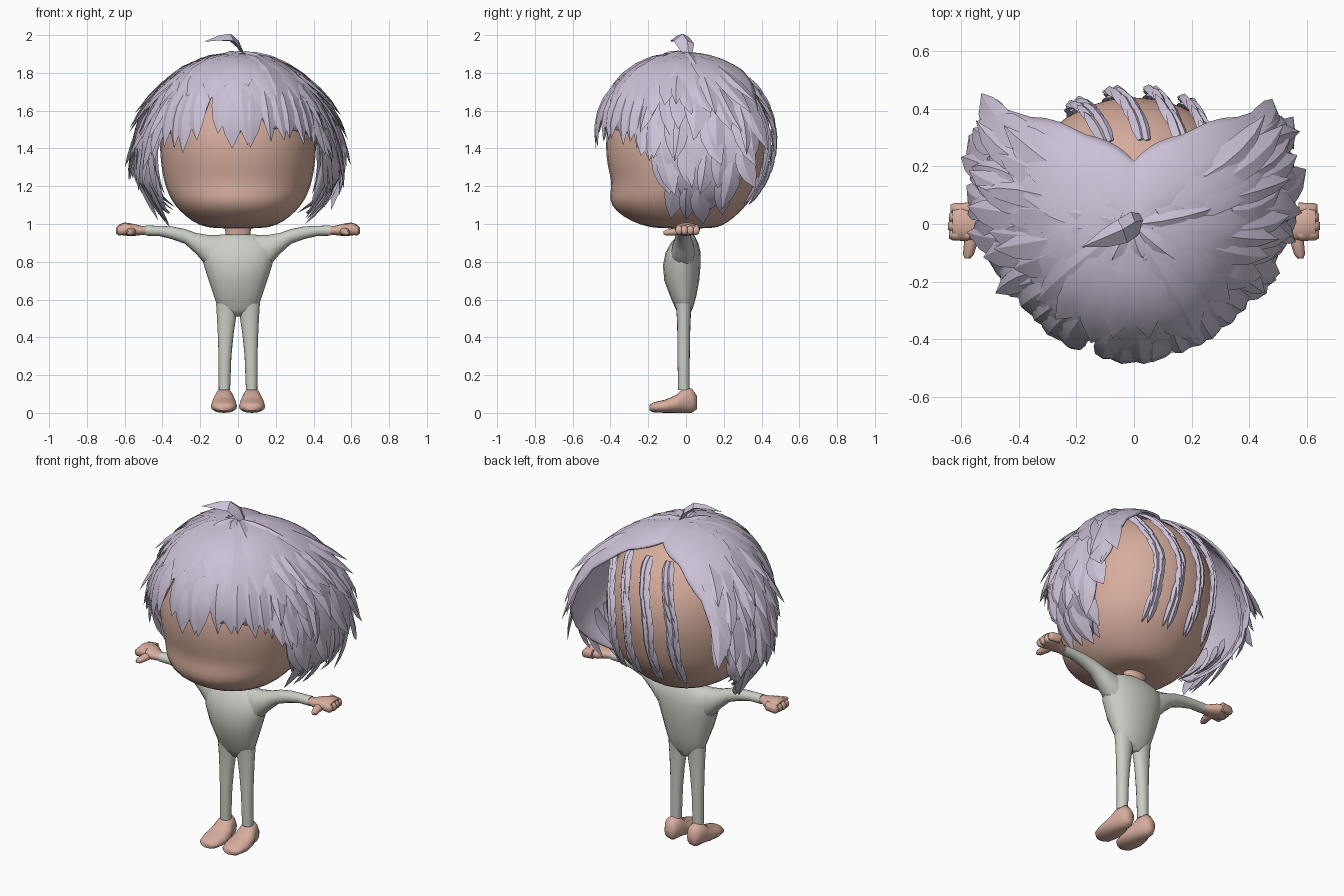
import bpy, bmesh, math, random
from mathutils import Vector

random.seed(4)
if "Cube" in bpy.data.objects:
    bpy.data.objects.remove(bpy.data.objects["Cube"], do_unlink=True)


def material(name, rgb):
    m = bpy.data.materials.new(name)
    m.use_nodes = True
    m.diffuse_color = (*rgb, 1)
    m.node_tree.nodes["Principled BSDF"].inputs["Base Color"].default_value = (*rgb, 1)
    return m


SKIN = material("warm skin", (0.68, 0.42, 0.34))
SUIT = material("pale grey suit", (0.60, 0.62, 0.56))
HAIR = material("lilac hair", (0.60, 0.53, 0.67))


def finish(name, bm, mat, angle=60, mirror=False, subdiv=0, thickness=0):
    """Turn a bmesh into a shaded object with its modifiers."""
    bmesh.ops.recalc_face_normals(bm, faces=bm.faces)
    mesh = bpy.data.meshes.new(name)
    bm.to_mesh(mesh)
    bm.free()
    mesh.materials.append(mat)
    ob = bpy.data.objects.new(name, mesh)
    bpy.context.collection.objects.link(ob)
    bpy.ops.object.select_all(action="DESELECT")
    ob.select_set(True)
    bpy.context.view_layer.objects.active = ob
    bpy.ops.object.shade_smooth_by_angle(angle=math.radians(angle))
    if mirror:
        ob.modifiers.new("mirror", "MIRROR")
    if subdiv:
        ob.modifiers.new("subdivision", "SUBSURF").levels = subdiv
        ob.modifiers["subdivision"].render_levels = subdiv
    if thickness:
        mod = ob.modifiers.new("thickness", "SOLIDIFY")
        mod.thickness = thickness
        mod.offset = -1


def loft(bm, rings, sides=16, power=2.1):
    """Skin a row of rounded sections, each a centre and two half axes."""
    rows = []
    for c, u, v in rings:
        row = []
        for i in range(sides):
            a = math.tau * i / sides
            x, y = math.cos(a), math.sin(a)
            x = math.copysign(abs(x) ** (2 / power), x)
            y = math.copysign(abs(y) ** (2 / power), y)
            row.append(bm.verts.new(c + u * x + v * y))
        rows.append(row)
    for a, b in zip(rows, rows[1:]):
        for i in range(sides):
            j = (i + 1) % sides
            bm.faces.new((a[i], a[j], b[j], b[i]))
    bm.faces.new(rows[0])
    bm.faces.new(rows[-1])


def zring(z, y0, y1, hw, cx=0):
    return Vector((cx, (y0 + y1) / 2, z)), Vector((hw, 0, 0)), Vector((0, (y1 - y0) / 2, 0))


def xring(x, z0, z1, hy, cy=-0.015):
    return Vector((x, cy, (z0 + z1) / 2)), Vector((0, hy, 0)), Vector((0, 0, (z1 - z0) / 2))


def yring(y, z0, z1, hw, cx=0.074):
    return Vector((cx, y, (z0 + z1) / 2)), Vector((hw, 0, 0)), Vector((0, 0, (z1 - z0) / 2))


def part(name, ring, table, mat, **opts):
    bm = bmesh.new()
    loft(bm, [ring(*row) for row in table])
    finish(name, bm, mat, **opts)


# Head with a soft muzzle, and the neck
part("head", zring, [
    (.975, -.14, .14, .12), (.99, -.24, .20, .21), (1.04, -.345, .27, .285),
    (1.1, -.41, .33, .345), (1.16, -.412, .375, .378), (1.22, -.4, .405, .4),
    (1.3, -.425, .43, .415), (1.42, -.44, .455, .428), (1.55, -.42, .445, .412),
    (1.67, -.355, .40, .365), (1.77, -.27, .32, .28), (1.83, -.18, .24, .19),
    (1.87, -.06, .12, .06)], SKIN, subdiv=1)
part("neck", zring, [(.9, -.035, .045, .07), (.95, -.035, .045, .065), (1.02, -.05, .06, .08)], SKIN)

# Suit: torso, sleeves and trouser legs
part("torso", zring, [
    (.51, -.03, .015, .05), (.55, -.055, .035, .105), (.62, -.085, .055, .128),
    (.70, -.115, .07, .155), (.78, -.122, .077, .18), (.85, -.108, .077, .198),
    (.90, -.08, .065, .19), (.93, -.055, .05, .145), (.945, -.04, .04, .09)], SUIT)
part("sleeve", xring, [
    (.08, .74, .94, .06), (.16, .77, .942, .062), (.22, .84, .952, .05), (.28, .895, .973, .04),
    (.35, .92, .987, .034), (.42, .937, .99, .03), (.49, .938, .992, .03)], SUIT, mirror=True)
part("trouser_leg", zring, [
    (.12, -.042, .018, .03, .072), (.3, -.045, .02, .034, .069), (.42, -.046, .022, .042, .065),
    (.5, -.048, .025, .05, .061), (.58, -.055, .03, .058, .058)], SUIT, mirror=True)

# Feet
part("foot", yring, [
    (-.192, .012, .042, .03), (-.172, .003, .056, .055), (-.11, 0, .07, .07),
    (-.05, 0, .095, .065), (-.015, 0, .132, .052), (.03, 0, .13, .044),
    (.058, .02, .09, .026)], SKIN, mirror=True)

# Hands: palm, thumb and four curled fingers
bm = bmesh.new()
loft(bm, [xring(*r) for r in [
    (.47, .945, .985, .024), (.51, .942, .99, .035), (.55, .937, 1.0, .055, -.002),
    (.60, .938, 1.008, .064, .005), (.63, .945, .997, .056, .005)]])
loft(bm, [yring(*r) for r in [
    (-.12, .945, .962, .01, .577), (-.105, .938, .97, .019, .574),
    (-.06, .938, .98, .024, .565), (-.01, .945, .985, .03, .56)]], 10)
for i in range(4):
    y = -.037 + .03 * i
    end = .645 - .004 * abs(i - 1)
    loft(bm, [xring(.57, .945, 1.0, .021, y), xring(end - .013, .94, .994, .02, y),
              xring(end, .95, .98, .013, y)], 8)
finish("hand", bm, SKIN, mirror=True)

# Hair shape by turn away from the front: radius, widest height, lower edge height
RADIUS = [(0, .472), (30, .472), (60, .475), (76, .485), (90, .535), (110, .585), (130, .635),
          (150, .6), (180, .48)]
WIDEST = [(0, 1.5), (40, 1.47), (65, 1.4), (90, 1.33), (130, 1.33), (180, 1.4)]
EDGE = [(0, 1.41), (30, 1.44), (55, 1.41), (68, 1.34), (77, 1.1), (90, 1.04), (105, 1.02),
        (115, 1.1), (122, 1.23), (130, 1.45), (135, 1.65), (150, 1.8), (180, 1.855)]


def lookup(table, a):
    a = min(abs(a), 180)
    for (a0, v0), (a1, v1) in zip(table, table[1:]):
        if a <= a1:
            return v0 + (v1 - v0) * (a - a0) / (a1 - a0)


def spans(turn):
    mid = lookup(WIDEST, turn)
    return mid, 1.91 - mid, mid - .96


def drop_at(turn, z):
    mid, above, below = spans(turn)
    return math.degrees(math.acos((z - mid) / (above if z > mid else below)))


def limit(turn):
    notch = .25 * max(0, 1 - abs(turn + 18) / 8) + .1 * max(0, 1 - abs(turn - 15) / 5)
    return drop_at(turn, lookup(EDGE, turn) + notch)


def scalp(turn, drop, lift=0):
    """Point on the hair surface and its outward direction."""
    p, t = math.radians(turn), math.radians(drop)
    r = lookup(RADIUS, turn)
    mid, above, below = spans(turn)
    out = Vector((math.sin(p) * math.sin(t), -math.cos(p) * math.sin(t), math.cos(t)))
    z = mid + out.z * (above if out.z > 0 else below)
    return Vector((out.x * r, out.y * r, z)) + out * lift, out


def lock(bm, path, width, thick, shape=(.5, 1, 1, .72, .02)):
    """Pointed ridge of hair along a path of (point, outward) pairs."""
    rows = []
    for i, (p, out) in enumerate(path):
        ahead = path[min(i + 1, len(path) - 1)][0] - path[max(i - 1, 0)][0]
        side = ahead.cross(out).normalized()
        w = shape[i] * width / 2
        rows.append([bm.verts.new(q) for q in (
            p - side * w, p + out * thick * shape[i] + side * w * .25,
            p + side * w, p - out * thick * .5 * shape[i])])
    for a, b in zip(rows, rows[1:]):
        for i in range(4):
            j = (i + 1) % 4
            bm.faces.new((a[i], a[j], b[j], b[i]))
    bm.faces.new(rows[0])
    bm.faces.new(rows[-1])


def scalp_lock(bm, turn, start, end, width, lift, root=-.006, sway=6):
    sway = random.uniform(-sway, sway)
    lock(bm, [scalp(turn + sway * k * k / 16, start + (end - start) * k / 4,
                    root + lift * (k / 4) ** 2) for k in range(5)], width, .014)


# Hair cap, open at the back
bm = bmesh.new()
crown = bm.verts.new(scalp(0, 0)[0])
columns = []
for i in range(90):
    turn = -180 + 4 * i
    edge = limit(turn) - (8 if abs(turn) < 128 else 0)
    columns.append([bm.verts.new(scalp(turn, edge * k / 8)[0]) for k in range(1, 9)])
for i, a in enumerate(columns):
    b = columns[(i + 1) % len(columns)]
    bm.faces.new((crown, a[0], b[0]))
    for k in range(7):
        bm.faces.new((a[k], a[k + 1], b[k + 1], b[k]))
finish("hair_cap", bm, HAIR, angle=25, thickness=.012)

# Broad fringe locks
bm = bmesh.new()
for turn in (-60, -52, -44, -36, -29, -11, -4, 4, 10, 21, 28, 36, 44, 52, 60):
    end = limit(turn) + random.uniform(-4, 7)
    scalp_lock(bm, turn, end - random.uniform(32, 45), end, random.uniform(.085, .115),
               random.uniform(.006, .022), sway=3)
finish("fringe_locks", bm, HAIR, angle=25)

# Layered side locks, with the rim locks as the lowest layer
bm = bmesh.new()
for s in (-1, 1):
    for layer in (1.58, 1.45, 1.33, 1.2, 1.0):
        for k in range(8):
            turn = 66 + 8.5 * k + random.uniform(-3, 3)
            end = min(drop_at(turn, layer + random.uniform(-.03, .05)),
                      limit(turn) + random.uniform(-3, 5))
            scalp_lock(bm, s * turn, end - random.uniform(26, 36), end,
                       random.uniform(.08, .12), random.uniform(.02, .07))
finish("side_locks", bm, HAIR, angle=25)

# Inner locks filling the space beside the face
bm = bmesh.new()
for s in (-1, 1):
    for k in range(5):
        turn = 76 + 7 * k + random.uniform(-2, 2)
        end = limit(turn) - random.uniform(2, 12)
        scalp_lock(bm, s * turn, end - 45, end, random.uniform(.08, .12), .015, -.045)
finish("inner_locks", bm, HAIR, angle=25)

# Long locks sweeping down from the crown
bm = bmesh.new()
for i in range(18):
    turn = -125 + 250 * i / 17 + random.uniform(-3, 3)
    scalp_lock(bm, turn, random.uniform(3, 18), random.uniform(50, 72),
               random.uniform(.12, .18), .014)
finish("crown_locks", bm, HAIR, angle=25)

# Upturned tuft on the crown
bm = bmesh.new()
up = Vector((.25, -.15, 1)).normalized()
tuft = [(.03, .01, 1.89), (0, 0, 1.945), (-.04, -.025, 1.98), (-.1, -.05, 1.98), (-.18, -.08, 1.965)]
lock(bm, [(Vector(p), up) for p in tuft], .09, .025)
for turn, drop in ((10, 15), (50, 23), (100, 34), (-30, 18)):
    scalp_lock(bm, turn, 1, drop, .06, .012)
finish("crown_tuft", bm, HAIR, angle=25)

# Four narrow ragged strips down the bare back of the head
bm = bmesh.new()


def back_point(x, drop, lift):
    t = math.radians(drop)
    x += .1 * max(0, (85 - drop) / 43)
    depth = math.sqrt(max(0, 1 - (x / .43) ** 2))
    out = Vector((x * 1.5, depth * math.sin(t), math.cos(t))).normalized()
    return Vector((x, .02 + .43 * depth * math.sin(t), 1.44 + .43 * math.cos(t))) + out * lift, out


for x in (-.2, -.075, .06, .175):
    for k in range(8):
        for side in (-.012, .012):
            drift = random.uniform(-.015, .01)
            lock(bm, [back_point(x + side + drift * j / 4, 38 + 11 * k + 5.5 * j, .012 + .005 * j)
                      for j in range(5)], .04, .014)
finish("back_strips", bm, HAIR, angle=25)
